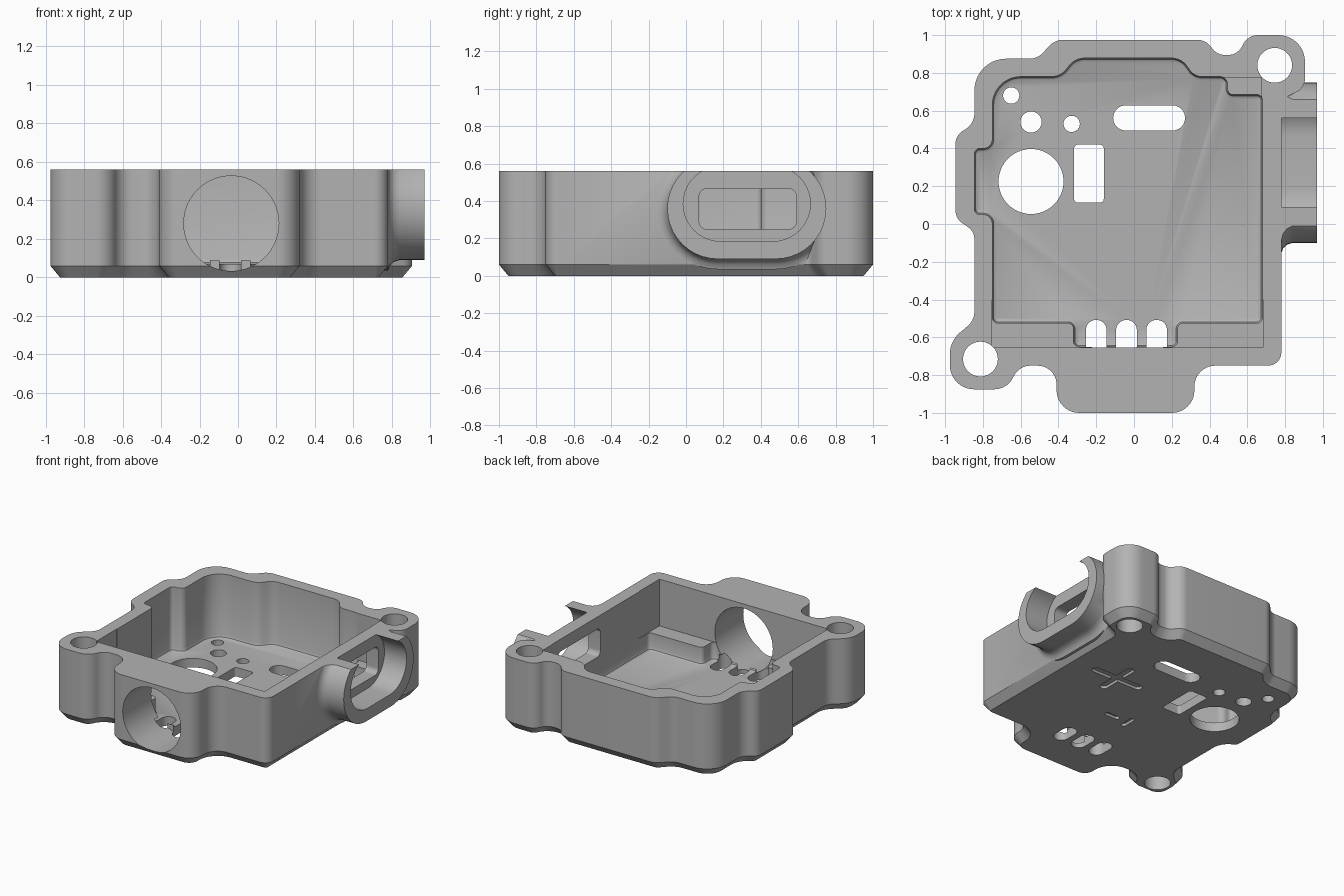
import bpy, bmesh, math
from mathutils import Matrix, Vector

cube = bpy.data.objects.get("Cube")
if cube:
    bpy.data.objects.remove(cube, do_unlink=True)

TOP = 0.56
FLOOR = 0.07
ALONG_X = Matrix(((0, 0, 1, 0), (1, 0, 0, 0), (0, 1, 0, 0), (0, 0, 0, 1)))
ALONG_Y = Matrix(((1, 0, 0, 0), (0, 0, 1, 0), (0, 1, 0, 0), (0, 0, 0, 1)))

grey = bpy.data.materials.new("plain grey")
grey.use_nodes = True
grey.diffuse_color = (0.45, 0.45, 0.45, 1)
grey.node_tree.nodes["Principled BSDF"].inputs["Base Color"].default_value = grey.diffuse_color


def rounded(corners, steps=10):
    """Outline from (x, y, radius) corners, each replaced by an arc."""
    out = []
    for i, (x, y, r) in enumerate(corners):
        p = Vector((x, y))
        a = Vector(corners[i - 1][:2]) - p
        b = Vector(corners[(i + 1) % len(corners)][:2]) - p
        half = a.angle(b) / 2
        t = min(r / math.tan(half), a.length / 2, b.length / 2)
        if t < 1e-4:
            out.append(p)
            continue
        mid = (a.normalized() + b.normalized()).normalized()
        centre = p + mid * (t / math.cos(half))
        start = p + a.normalized() * t - centre
        sweep = start.angle_signed(p + b.normalized() * t - centre)
        for k in range(steps + 1):
            ang = -sweep * k / steps
            out.append(centre + Matrix.Rotation(ang, 2) @ start)
    return [p for i, p in enumerate(out) if (p - out[i - 1]).length > 1e-4]


def box(x0, x1, y0, y1, r=0.0):
    return rounded([(x0, y0, r), (x1, y0, r), (x1, y1, r), (x0, y1, r)])


def circle(x, y, r, n=56):
    return [Vector((x + r * math.cos(math.tau * i / n), y + r * math.sin(math.tau * i / n)))
            for i in range(n)]


def inset(outline, d):
    """Move a counterclockwise outline inward by d."""
    out = []
    for i, p in enumerate(outline):
        a = (p - outline[i - 1]).normalized()
        b = (outline[(i + 1) % len(outline)] - p).normalized()
        n = Vector((-a.y, a.x)) + Vector((-b.y, b.x))
        n.normalize()
        out.append(p + n * (d / max(0.5, n.dot(Vector((-a.y, a.x))))))
    return out


def loft(name, outline, levels, matrix=Matrix.Identity(4)):
    """Solid through copies of an outline at (inset, height) levels."""
    bm = bmesh.new()
    rings = [[bm.verts.new((p.x, p.y, h)) for p in inset(outline, d)] for d, h in levels]
    n = len(outline)
    for low, high in zip(rings, rings[1:]):
        for i in range(n):
            j = (i + 1) % n
            bm.faces.new((low[i], low[j], high[j], high[i]))
    bm.faces.new(rings[0][::-1])
    bm.faces.new(rings[-1])
    bm.transform(matrix)
    bmesh.ops.recalc_face_normals(bm, faces=bm.faces)
    mesh = bpy.data.meshes.new(name)
    bm.to_mesh(mesh)
    bm.free()
    mesh.materials.append(grey)
    obj = bpy.data.objects.new(name, mesh)
    bpy.context.collection.objects.link(obj)
    return obj


def combine(target, tool, operation="DIFFERENCE"):
    mod = target.modifiers.new("combine", "BOOLEAN")
    mod.operation = operation
    mod.solver = "EXACT"
    mod.object = tool
    bpy.context.view_layer.update()
    deps = bpy.context.evaluated_depsgraph_get()
    result = bpy.data.meshes.new_from_object(target.evaluated_get(deps))
    target.modifiers.clear()
    target.data = result
    bpy.data.objects.remove(tool, do_unlink=True)


def cut(outline, low, high, matrix=Matrix.Identity(4)):
    combine(housing, loft("cutter", outline, [(0, low), (0, high)], matrix))


# Outer shell with bumps, two screw lugs and a chamfered underside
shell = rounded([
    (-0.41, -1.0, .12), (0.32, -1.0, .12), (0.32, -0.75, .11), (0.78, -0.75, .07),
    (0.78, 0.66, .04), (0.905, 0.72, .08), (0.905, 1.0, .16), (0.6, 1.0, .14),
    (0.55, 0.895, .08), (0.44, 0.895, .08), (0.38, 0.975, .09), (-0.42, 0.975, .1),
    (-0.51, 0.875, .1), (-0.845, 0.875, .26), (-0.845, 0.53, .1), (-0.945, 0.47, .08),
    (-0.945, 0.03, .08), (-0.845, -0.04, .08), (-0.845, -0.51, .1), (-0.975, -0.62, .15),
    (-0.975, -0.875, .16), (-0.67, -0.875, .13), (-0.61, -0.75, .1), (-0.41, -0.75, .14)])
housing = loft("housing", shell, [(0.05, 0), (0, 0.06), (0, 0.62)])

# Flared port collar on the left wall
collar = loft("port_collar", box(-0.1, 0.75, 0.09, 0.63, 0.27),
              [(-.055, .72), (-.055, .78), (-.028, .79), (-.01, .81), (0, .84), (0, .97)], ALONG_X)
combine(housing, collar, "UNION")
cut(box(-2, 2, -2, 2), TOP, 1)

# Cavity with a coved floor edge, then the wider space above the ledges
cavity = rounded([
    (-0.75, -0.525, .03), (-0.32, -0.525, .03), (-0.32, -0.65, .03), (0.23, -0.65, .03),
    (0.23, -0.525, .03), (0.68, -0.525, .03), (0.68, 0.685, .03), (0.495, 0.685, .03),
    (0.495, 0.78, .04), (0.32, 0.78, .08), (0.25, 0.878, .1), (-0.31, 0.878, .1),
    (-0.39, 0.78, .1), (-0.75, 0.78, .15), (-0.75, 0.4, .06), (-0.845, 0.4, .03),
    (-0.845, 0.05, .03), (-0.75, 0.05, .06)])
combine(housing, loft("cutter", cavity,
                      [(.022, FLOOR), (.007, FLOOR + .008), (0, FLOOR + .025), (0, 0.8)]))
cut(box(-0.753, 0.683, -0.653, -0.4), 0.2, 0.9)
cut(box(0.4, 0.676, 0.5, 0.776), 0.2, 0.9)

# Screw holes
for x, y in ((0.745, 0.84), (-0.813, -0.715)):
    cut(circle(x, y, 0.092), -0.1, 0.9)

# Round front opening
cut(circle(-0.035, 0.28, 0.247, 72), -1.2, -0.648, ALONG_Y)

# Port recess and window
cut(box(-0.015, 0.665, 0.185, 0.585, 0.2), 0.782, 1.2, ALONG_X)
cut(box(0.07, 0.59, 0.25, 0.465, 0.04), 0.6, 1.1, ALONG_X)

# Floor openings
for x, y, r in ((-0.65, 0.68, .043), (-0.545, 0.54, .056), (-0.33, 0.53, .043), (-0.545, 0.225, .172)):
    cut(circle(x, y, r), -0.1, 0.15)
cut(box(-0.11, 0.27, 0.495, 0.628, 0.066), -0.1, 0.15)
cut(box(-0.317, -0.16, 0.113, 0.42, 0.02), -0.1, 0.15)
for x in (-0.2, -0.04, 0.12):
    cut(box(x - 0.055, x + 0.055, -0.7, -0.508, 0.054), -0.1, 0.12)

# Shallow grooves underneath
for cx, cy, w, h in ((0.34, 0.22, .22, .03), (0.34, 0.22, .03, .17),
                     (0.03, -0.2, .06, .018), (-0.11, -0.2, .018, .06)):
    cut(box(cx - w, cx + w, cy - h, cy + h, min(w, h) * 0.95), -0.1, 0.02)

bpy.ops.object.select_all(action="DESELECT")
housing.select_set(True)
bpy.context.view_layer.objects.active = housing
bpy.ops.object.shade_smooth_by_angle(angle=math.radians(30))
